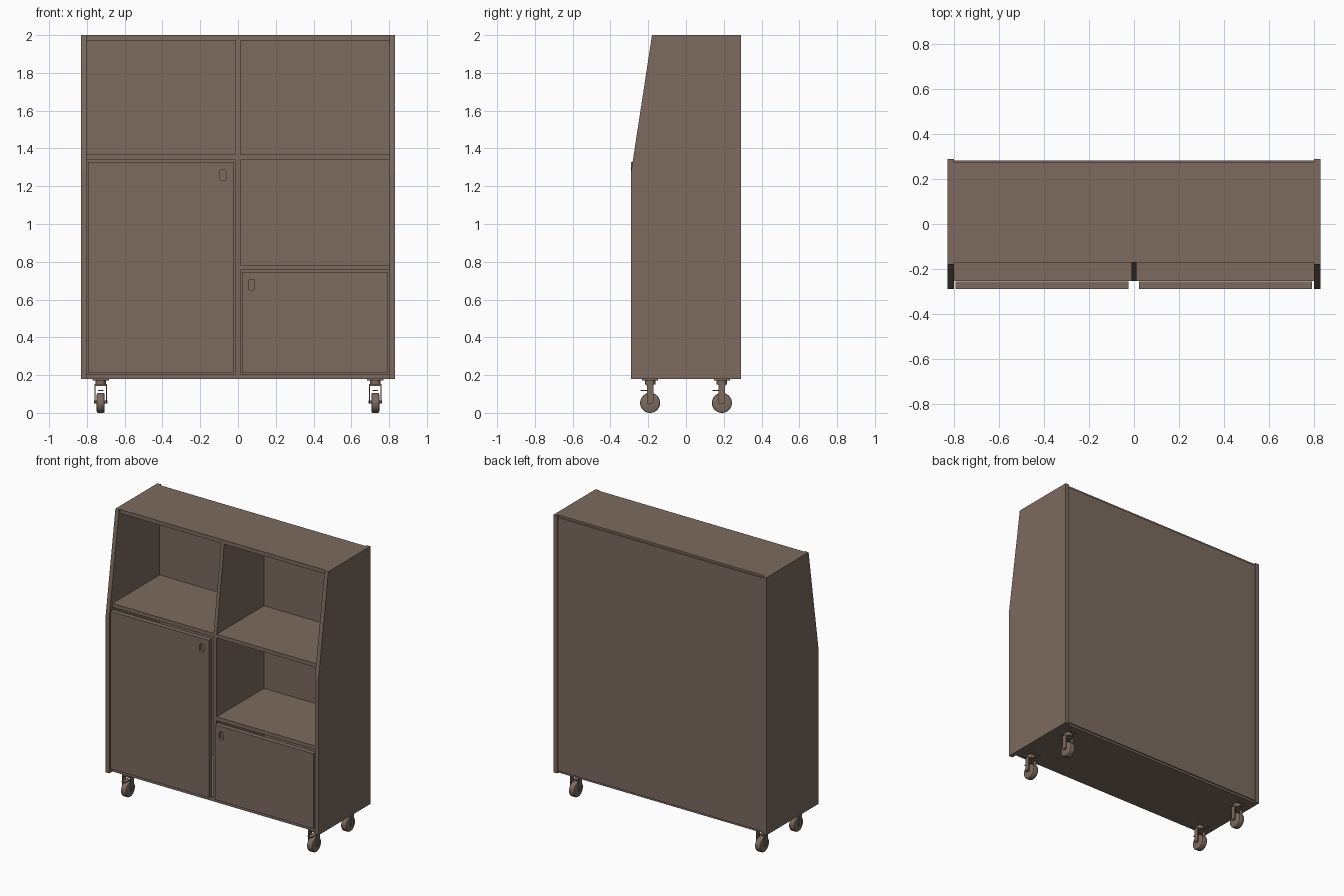
import bpy, bmesh, math
from mathutils import Matrix

if "Cube" in bpy.data.objects:
    bpy.data.objects.remove(bpy.data.objects["Cube"])

brown = bpy.data.materials.new("brown")
brown.diffuse_color = (0.2, 0.147, 0.115, 1)
brown.use_nodes = True
brown.node_tree.nodes["Principled BSDF"].inputs["Base Color"].default_value = brown.diffuse_color


def finish(name, bm, smooth=False):
    bmesh.ops.recalc_face_normals(bm, faces=bm.faces[:])
    me = bpy.data.meshes.new(name)
    bm.to_mesh(me)
    bm.free()
    me.materials.append(brown)
    ob = bpy.data.objects.new(name, me)
    bpy.context.collection.objects.link(ob)
    if smooth:
        bpy.ops.object.select_all(action='DESELECT')
        ob.select_set(True)
        bpy.context.view_layer.objects.active = ob
        bpy.ops.object.shade_smooth_by_angle(angle=math.radians(35))
    return ob


def add_box(bm, x0, x1, y0, y1, z0, z1):
    m = Matrix.Translation(((x0 + x1) / 2, (y0 + y1) / 2, (z0 + z1) / 2))
    m = m @ Matrix.Diagonal((x1 - x0, y1 - y0, z1 - z0, 1))
    bmesh.ops.create_cube(bm, size=1, matrix=m)


def box(name, *b):
    bm = bmesh.new()
    add_box(bm, *b)
    return finish(name, bm)


def panel(name, x0, x1, profile):
    """Upright board: a (y, z) profile given thickness along x."""
    bm = bmesh.new()
    f = bm.faces.new([bm.verts.new((x0, y, z)) for y, z in profile])
    ext = bmesh.ops.extrude_face_region(bm, geom=[f])["geom"]
    bmesh.ops.translate(bm, vec=(x1 - x0, 0, 0),
                        verts=[v for v in ext if isinstance(v, bmesh.types.BMVert)])
    return finish(name, bm)


# Side boards with a sloping upper front
side = [(-0.29, 0.18), (0.29, 0.18), (0.29, 2), (-0.18, 2), (-0.29, 1.28)]
panel("left_side", -0.832, -0.803, side)
panel("right_side", 0.803, 0.832, side)

# Horizontal boards and back
panel("top_board", -0.803, 0.803, [(-0.172, 1.972), (-0.172, 2), (0.275, 2), (0.275, 1.972)])
box("bottom_board", -0.803, 0.803, -0.255, 0.275, 0.18, 0.207)
box("long_shelf", -0.803, 0.803, -0.255, 0.275, 1.34, 1.367)
box("short_shelf", 0.012, 0.803, -0.255, 0.275, 0.757, 0.784)
box("back_panel", -0.803, 0.803, 0.273, 0.283, 0.195, 1.985)

# Centre dividers
box("lower_divider", -0.012, 0.012, -0.255, 0.275, 0.207, 1.34)
panel("upper_divider", -0.012, 0.012,
      [(-0.255, 1.367), (0.275, 1.367), (0.275, 1.972), (-0.172, 1.972)])


def door(name, x0, x1, z0, z1, hx, hz):
    """Door with a rounded finger slot cut into the front."""
    ob = box(name, x0, x1, -0.29, -0.256, z0, z1)
    w, h, r = 0.016, 0.028, 0.008
    pts = []
    for i, (sx, sz) in enumerate([(1, 1), (-1, 1), (-1, -1), (1, -1)]):
        for k in range(5):
            a = math.pi / 2 * (i + k / 4)
            pts.append((hx + sx * (w - r) + r * math.cos(a), hz + sz * (h - r) + r * math.sin(a)))
    bm = bmesh.new()
    f = bm.faces.new([bm.verts.new((x, -0.30, z)) for x, z in pts])
    ext = bmesh.ops.extrude_face_region(bm, geom=[f])["geom"]
    bmesh.ops.translate(bm, vec=(0, 0.03, 0),
                        verts=[v for v in ext if isinstance(v, bmesh.types.BMVert)])
    cutter = finish(name + "_slot_cutter", bm)
    cutter.hide_render = True
    cutter.hide_set(True)
    mod = ob.modifiers.new("slot", 'BOOLEAN')
    mod.object = cutter
    mod.operation = 'DIFFERENCE'
    mod.solver = 'EXACT'


door("left_door", -0.795, -0.024, 0.215, 1.327, -0.08, 1.257)
door("right_door", 0.022, 0.793, 0.215, 0.745, 0.072, 0.678)


def cylinder(bm, r, depth, m, seg=32):
    bmesh.ops.create_cone(bm, cap_ends=True, segments=seg, radius1=r, radius2=r,
                          depth=depth, matrix=m)


# Swivel casters
TURN = Matrix.Rotation(math.pi / 2, 4, 'Y')
for sx, xn in ((-1, "left"), (1, "right")):
    for sy, yn in ((-1, "front"), (1, "back")):
        x, y = sx * 0.727, sy * 0.19
        name = f"{yn}_{xn}_caster"

        # Wheel with rounded tread edges
        bm = bmesh.new()
        cylinder(bm, 0.053, 0.042, Matrix.Translation((x, y, 0.053)) @ TURN)
        rim = [e for e in bm.edges if len({round(v.co.x, 4) for v in e.verts}) == 1]
        bmesh.ops.bevel(bm, geom=rim, offset=0.008, segments=2, affect='EDGES', profile=0.5)
        finish(name + "_wheel", bm, True)

        # Mounting plate, swivel, fork, axle and brake lever
        bm = bmesh.new()
        add_box(bm, x - 0.043, x + 0.043, y - 0.043, y + 0.043, 0.172, 0.18)
        cylinder(bm, 0.028, 0.024, Matrix.Translation((x, y, 0.162)))
        add_box(bm, x - 0.034, x + 0.034, y - 0.018, y + 0.018, 0.142, 0.152)
        for s in (-1, 1):
            add_box(bm, x + s * 0.031 - 0.003, x + s * 0.031 + 0.003,
                    y - 0.017, y + 0.017, 0.05, 0.148)
        cylinder(bm, 0.008, 0.07, Matrix.Translation((x, y, 0.057)) @ TURN, 12)
        add_box(bm, x - 0.015, x + 0.015, y - 0.05, y + 0.01, 0.116, 0.122)
        finish(name + "_fork", bm, True)
